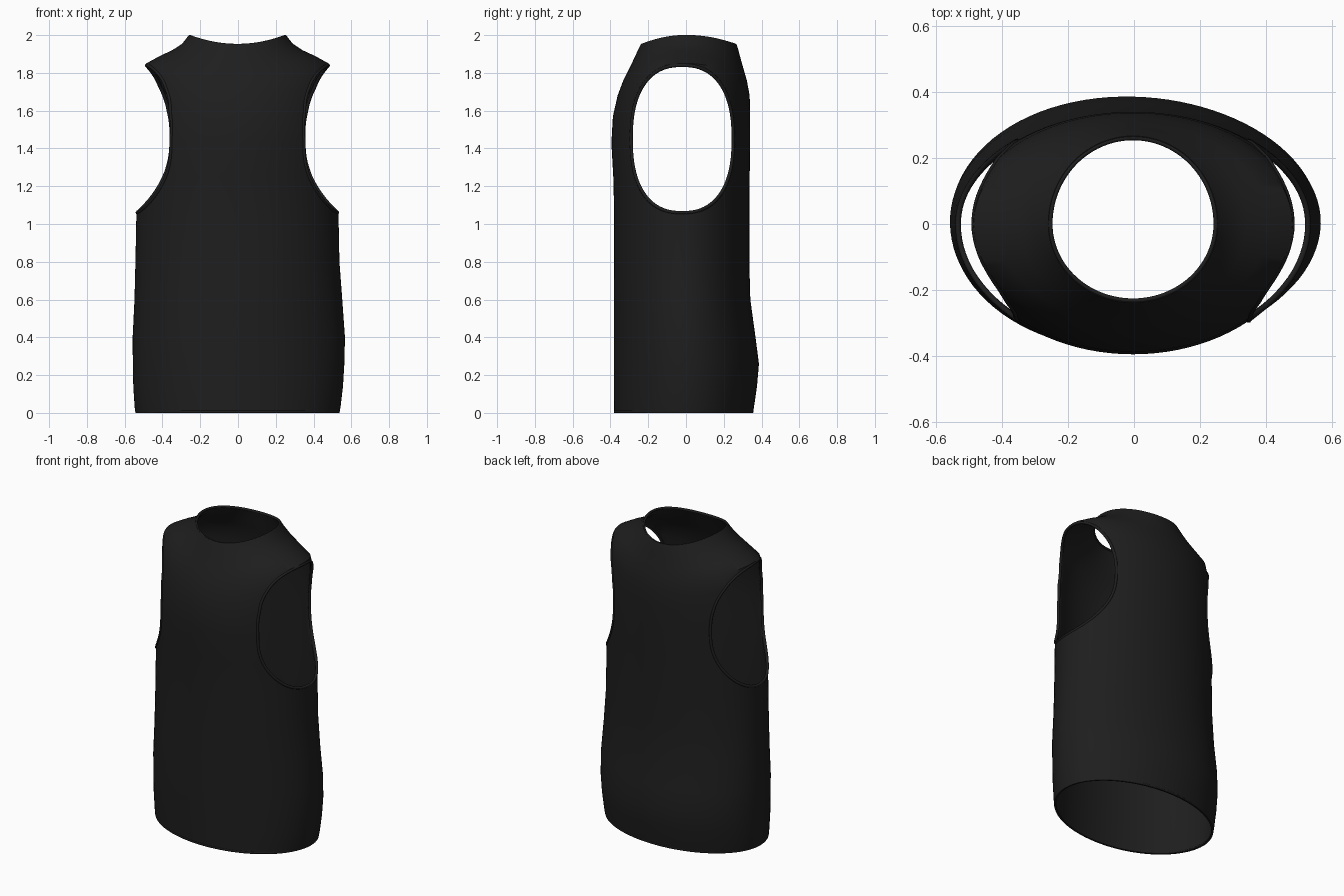
import bpy, bmesh, math
from mathutils import Vector
from mathutils.bvhtree import BVHTree

cube = bpy.data.objects.get("Cube")
if cube:
    bpy.data.objects.remove(cube)

SEGMENTS = 96
WALL = 0.012

fabric = bpy.data.materials.new("black fabric")
fabric.use_nodes = True
colour = (0.013, 0.013, 0.013, 1)
fabric.diffuse_color = colour
shader = fabric.node_tree.nodes["Principled BSDF"]
shader.inputs["Base Color"].default_value = colour
shader.inputs["Roughness"].default_value = 0.9

# Body rings: height at the middle, height at the sides, half width, front y, back y
RINGS = [
    (0.0, 0.0, 0.54, -0.38, 0.355),
    (0.03, 0.03, 0.545, -0.38, 0.36),
    (0.14, 0.14, 0.555, -0.38, 0.377),
    (0.26, 0.26, 0.56, -0.38, 0.388),
    (0.4, 0.4, 0.562, -0.38, 0.37),
    (0.6, 0.6, 0.55, -0.38, 0.342),
    (0.8, 0.8, 0.54, -0.38, 0.335),
    (1.05, 1.05, 0.535, -0.38, 0.335),
    (1.25, 1.25, 0.53, -0.385, 0.337),
    (1.43, 1.45, 0.525, -0.395, 0.34),
    (1.57, 1.62, 0.52, -0.387, 0.34),
    (1.68, 1.75, 0.505, -0.362, 0.337),
    (1.76, 1.85, 0.483, -0.332, 0.322),
    (1.82, 1.89, 0.41, -0.302, 0.305),
    (1.88, 1.92, 0.345, -0.273, 0.288),
    (1.93, 1.955, 0.292, -0.25, 0.275),
    (1.953, 2.0, 0.257, -0.238, 0.267),
]


def ring_point(ring, angle):
    z_mid, z_side, half, front, back = ring
    c, s = math.cos(angle), math.sin(angle)
    # Three soft drape folds around the lower body
    fold = math.sin(math.pi * min(z_mid / 0.8, 1)) * 0.014
    drape = 1 + fold * math.cos(3 * (angle - math.radians(8)))
    y = s * (back if s > 0 else -front)
    return Vector((half * c * drape - 0.003, y * drape,
                   z_mid + (z_side - z_mid) * c * c))


def new_object(name, mesh):
    obj = bpy.data.objects.new(name, mesh)
    bpy.context.collection.objects.link(obj)
    obj.data.materials.append(fabric)
    return obj


def activate(obj):
    bpy.ops.object.select_all(action="DESELECT")
    obj.select_set(True)
    bpy.context.view_layer.objects.active = obj


def tube(name, points, radius):
    curve = bpy.data.curves.new(name, "CURVE")
    curve.dimensions = "3D"
    curve.bevel_depth = radius
    curve.bevel_resolution = 2
    spline = curve.splines.new("POLY")
    spline.points.add(len(points) - 1)
    for slot, p in zip(spline.points, points):
        slot.co = (*p, 1)
    spline.use_cyclic_u = True
    return new_object(name, curve)


ANGLES = [math.tau * i / SEGMENTS for i in range(SEGMENTS)]

# Lofted body surface
bm = bmesh.new()
rows = [[bm.verts.new(ring_point(r, a)) for a in ANGLES] for r in RINGS]
for low, high in zip(rows, rows[1:]):
    for i in range(SEGMENTS):
        j = (i + 1) % SEGMENTS
        bm.faces.new((low[i], low[j], high[j], high[i]))
bm.normal_update()
surface = BVHTree.FromBMesh(bm)
mesh = bpy.data.meshes.new("shirt_body")
bm.to_mesh(mesh)
bm.free()
body = new_object("shirt_body", mesh)


# Armhole outline in the side plane, a rounded oval
def armhole(angle):
    c, s = math.cos(angle), math.sin(angle)
    power = 2 / 2.4
    y = -0.02 + 0.27 * math.copysign(abs(c) ** power, c)
    z = 1.45 + 0.39 * math.copysign(abs(s) ** power, s)
    return y, z


# Prism that opens both armholes
bm = bmesh.new()
ends = [[bm.verts.new((x, *armhole(a))) for a in ANGLES] for x in (-1, 1)]
for i in range(SEGMENTS):
    j = (i + 1) % SEGMENTS
    bm.faces.new((ends[0][i], ends[0][j], ends[1][j], ends[1][i]))
for end in ends:
    bm.faces.new(end)
bmesh.ops.recalc_face_normals(bm, faces=bm.faces)
mesh = bpy.data.meshes.new("armhole_cutter")
bm.to_mesh(mesh)
bm.free()
cutter = new_object("armhole_cutter", mesh)
cutter.hide_render = True

# Give the cloth thickness, then cut
activate(body)
solid = body.modifiers.new("thickness", "SOLIDIFY")
solid.thickness = WALL
solid.offset = -1
cut = body.modifiers.new("armholes", "BOOLEAN")
cut.operation = "DIFFERENCE"
cut.solver = "EXACT"
cut.object = cutter
for name in ("thickness", "armholes"):
    bpy.ops.object.modifier_apply(modifier=name)
bpy.data.objects.remove(cutter)
bpy.ops.object.shade_smooth_by_angle(angle=math.radians(40))

# Rolled binding around each armhole
for side, name in ((1, "left_armhole_binding"), (-1, "right_armhole_binding")):
    path = []
    for a in ANGLES:
        y, z = armhole(a)
        hit = surface.ray_cast(Vector((side * 2, y, z)), Vector((-side, 0, 0)))[0]
        if hit:
            path.append(hit - Vector((side * 0.004, 0, 0)))
    tube(name, path, 0.009)

# Rolled edges at the neck and hem
for name, ring in (("neck_binding", RINGS[-1]), ("hem_binding", RINGS[0])):
    lift = -0.006 if ring is RINGS[-1] else 0.007
    inward = 1 - 0.006 / ring[2]
    path = [ring_point(ring, a) for a in ANGLES]
    tube(name, [(p.x * inward, p.y * inward, p.z + lift) for p in path], 0.007)
